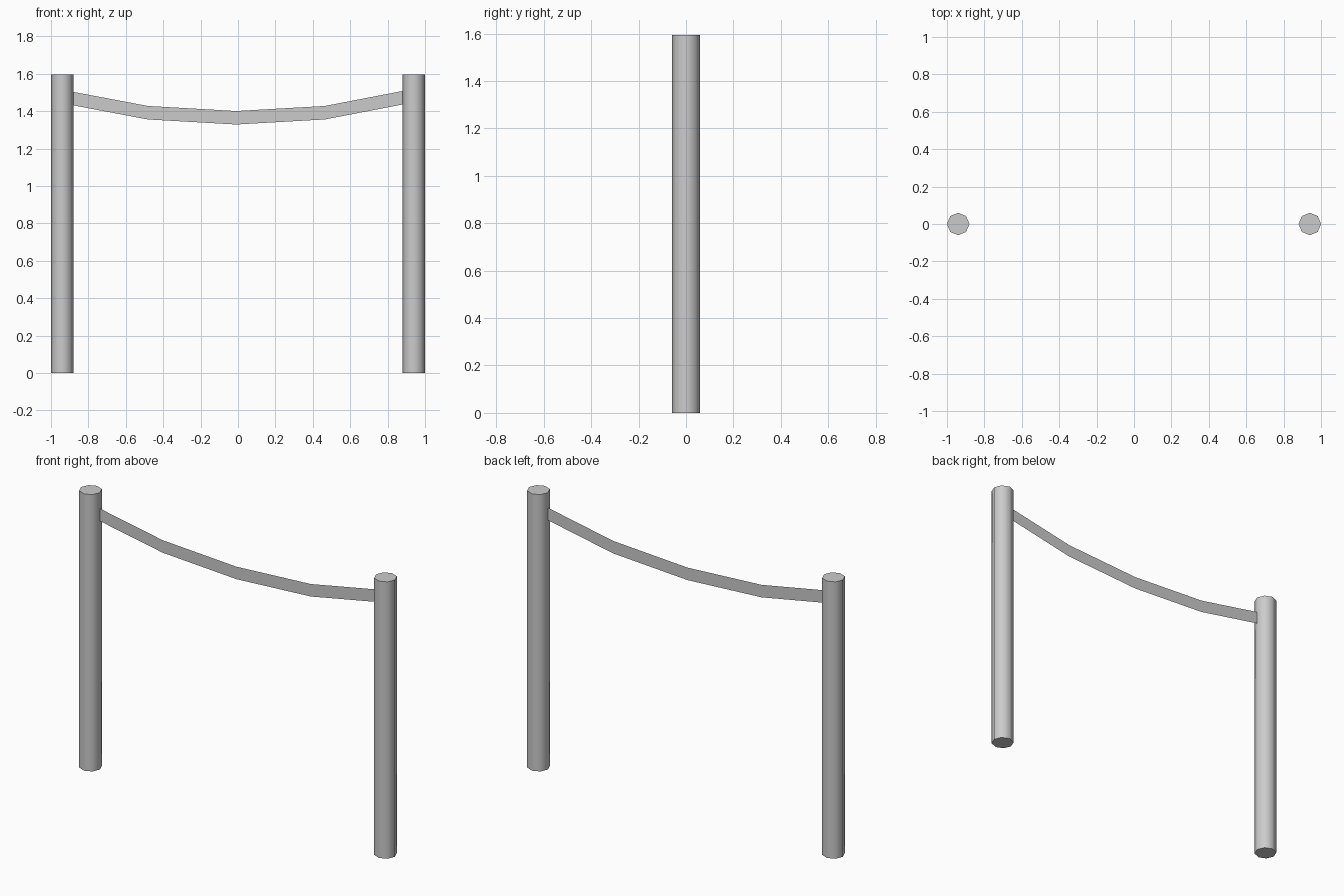
import bpy, math

if "Cube" in bpy.data.objects:
    bpy.data.objects.remove(bpy.data.objects["Cube"])

R, H = 0.06, 1.595

# Two eight-sided posts, smooth sides with flat caps
for name, x in (("left_post", -0.94), ("right_post", 0.94)):
    bpy.ops.mesh.primitive_cylinder_add(vertices=8, radius=R, depth=H, location=(x, 0, H / 2))
    post = bpy.context.object
    post.name = name
    bpy.ops.object.shade_smooth_by_angle(angle=math.radians(50))

# Sagging flat strap, a thin sheet whose ends run into the posts
top = [(-0.953, 1.517), (-0.482, 1.428), (-0.01, 1.401), (0.464, 1.428), (0.937, 1.519)]
width = 0.072
verts = [(x, 0, z) for x, z in top] + [(x, 0, z - width) for x, z in top]
n = len(top)
faces = [(i, i + n, i + n + 1, i + 1) for i in range(n - 1)]
mesh = bpy.data.meshes.new("hanging_strap")
mesh.from_pydata(verts, [], faces)
strap = bpy.data.objects.new("hanging_strap", mesh)
bpy.context.collection.objects.link(strap)
